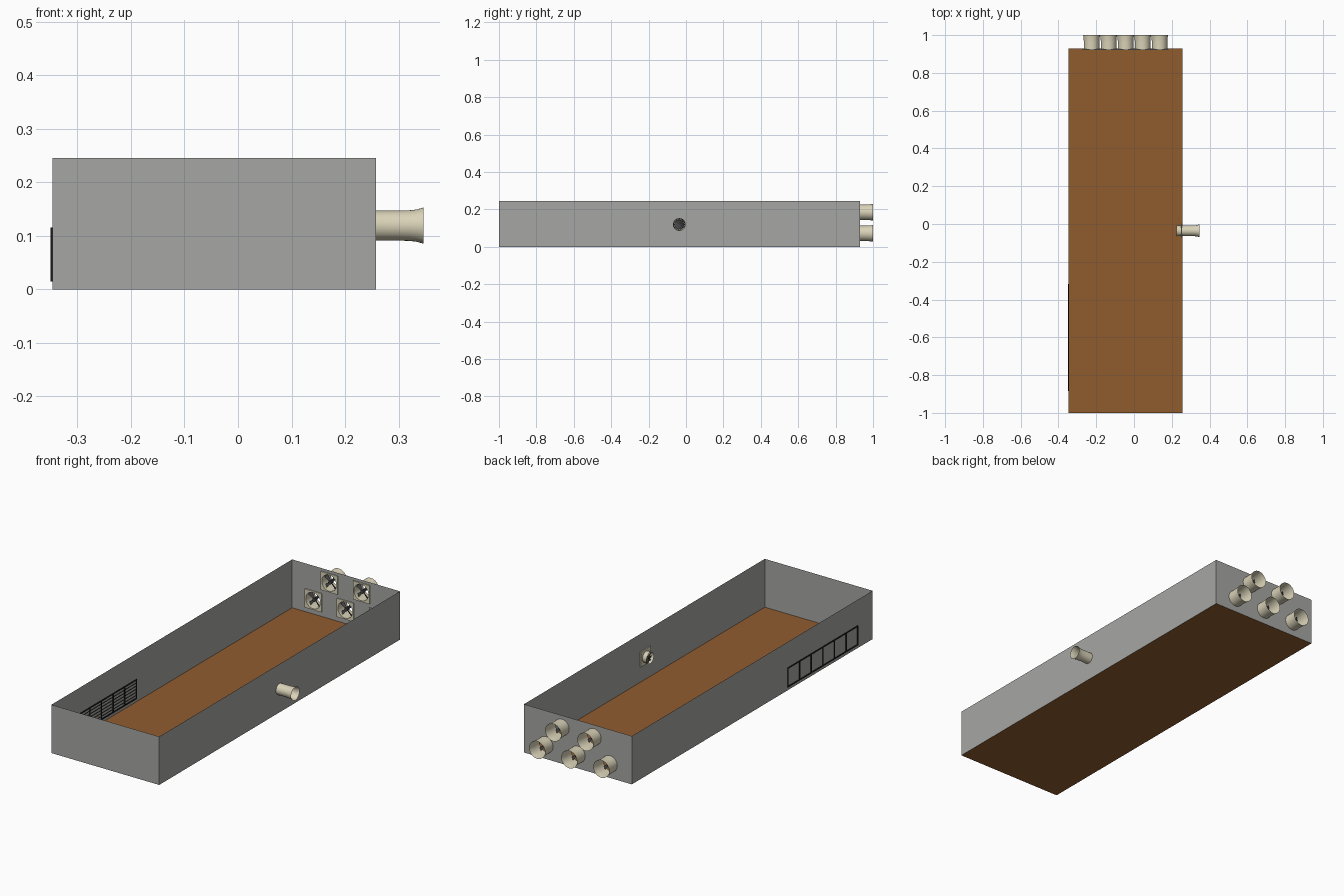
import bpy, bmesh, math
from mathutils import Matrix, Vector

if "Cube" in bpy.data.objects:
    bpy.data.objects.remove(bpy.data.objects["Cube"])

X0, X1, Y0, Y1, H = -0.347, 0.258, -1.0, 0.93, 0.245


def material(name, rgb):
    m = bpy.data.materials.new(name)
    m.diffuse_color = (*rgb, 1)
    m.use_nodes = True
    m.node_tree.nodes["Principled BSDF"].inputs["Base Color"].default_value = m.diffuse_color
    return m


GREY = material("wall grey", (0.38, 0.38, 0.37))
BROWN = material("floor brown", (0.28, 0.108, 0.028))
CREAM = material("fan cream", (0.70, 0.65, 0.48))
DARK = material("blade dark grey", (0.06, 0.06, 0.065))
BLACK = material("vent black", (0.01, 0.01, 0.01))


def finish(bm, name, mat, matrix=None, smooth=False):
    if matrix is not None:
        bm.transform(matrix)
    me = bpy.data.meshes.new(name)
    bm.to_mesh(me)
    bm.free()
    me.materials.append(mat)
    ob = bpy.data.objects.new(name, me)
    bpy.context.collection.objects.link(ob)
    if smooth:
        bpy.ops.object.select_all(action='DESELECT')
        ob.select_set(True)
        bpy.context.view_layer.objects.active = ob
        bpy.ops.object.shade_smooth_by_angle(angle=math.radians(40))
    return ob


def box(bm, lo, hi):
    lo, hi = Vector(lo), Vector(hi)
    m = Matrix.Translation((lo + hi) / 2) @ Matrix.Diagonal((*(hi - lo), 1))
    bmesh.ops.create_cube(bm, size=1, matrix=m)


def panel(bm, x0, x1, y0, y1, holes=(), z=0.0, n=32):
    """Flat rectangle in local xy with round holes (x, y, radius)."""
    loops = [[(x0, y0), (x1, y0), (x1, y1), (x0, y1)]]
    for cx, cy, r in holes:
        loops.append([(cx + r * math.cos(2 * math.pi * i / n),
                       cy + r * math.sin(2 * math.pi * i / n)) for i in range(n)])
    edges = []
    for pts in loops:
        vs = [bm.verts.new((px, py, z)) for px, py in pts]
        edges += [bm.edges.new((vs[i - 1], vs[i])) for i in range(len(vs))]
    bmesh.ops.triangle_fill(bm, edges=edges, use_beauty=True, normal=(0, 0, 1))


def revolve(bm, profile, n=32):
    rings = [[bm.verts.new((r * math.cos(2 * math.pi * i / n),
                            r * math.sin(2 * math.pi * i / n), z)) for i in range(n)]
             for r, z in profile]
    for a, b in zip(rings, rings[1:]):
        for i in range(n):
            bm.faces.new((a[i - 1], a[i], b[i], b[i - 1]))
    return rings


def fan(name, matrix, half, radius, profile, blade_z, blades, width):
    """Square holed plate, flared tube, hub and pitched blades; local z points outdoors."""
    bm = bmesh.new()
    panel(bm, -half, half, -half, half, [(0, 0, radius)], z=-0.003)
    bmesh.ops.solidify(bm, geom=bm.faces[:], thickness=0.005)
    bmesh.ops.recalc_face_normals(bm, faces=bm.faces)
    finish(bm, name + "_plate", CREAM, matrix)

    bm = bmesh.new()
    revolve(bm, profile)
    finish(bm, name + "_tube", CREAM, matrix, True)

    bm = bmesh.new()
    bmesh.ops.create_cone(bm, cap_ends=True, segments=16, radius1=radius * 0.22,
                          radius2=radius * 0.22, depth=0.016,
                          matrix=Matrix.Translation((0, 0, blade_z)))
    for k in range(blades):
        turn = Matrix.Rotation(2 * math.pi * (k + 0.5) / blades, 4, 'Z')
        pitch = Matrix.Rotation(math.radians(28), 4, 'X')
        vs = [bm.verts.new(turn @ (pitch @ Vector((x, y, 0))) + Vector((0, 0, blade_z)))
              for x, y in ((radius * 0.15, -width * 0.25), (radius * 0.92, -width / 2),
                           (radius * 0.92, width / 2), (radius * 0.15, width * 0.25))]
        bm.faces.new(vs)
    finish(bm, name + "_blades", DARK, matrix)


# Positions of the fans on the end wall (three low, two high) and on the side wall
MID = (X0 + X1) / 2
end_fans = [(MID + dx, 0.072) for dx in (-0.18, 0, 0.18)] + \
           [(MID + dx, 0.185) for dx in (-0.09, 0.09)]
SIDE_Y, SIDE_Z = -0.036, 0.119

# Floor
bm = bmesh.new()
panel(bm, X0, X1, Y0, Y1)
finish(bm, "floor", BROWN)

# Walls: thin sheets, with round openings behind each fan
TO_BACK = Matrix.Rotation(-math.pi / 2, 4, 'X')    # local (x, y, z) -> (x, z, -y)
TO_SIDE = Matrix.Rotation(math.pi / 2, 4, 'Y')     # local (x, y, z) -> (z, y, -x)
bm = bmesh.new()
panel(bm, X0, X1, -H, 0)
finish(bm, "front_wall", GREY, Matrix.Translation((0, Y0, 0)) @ TO_BACK)
bm = bmesh.new()
panel(bm, X0, X1, -H, 0, [(x, -z, 0.041) for x, z in end_fans])
finish(bm, "back_wall", GREY, Matrix.Translation((0, Y1, 0)) @ TO_BACK)
bm = bmesh.new()
panel(bm, -H, 0, Y0, Y1)
finish(bm, "left_wall", GREY, Matrix.Translation((X0, 0, 0)) @ TO_SIDE)
bm = bmesh.new()
panel(bm, -H, 0, Y0, Y1, [(-SIDE_Z, SIDE_Y, 0.028)])
finish(bm, "right_wall", GREY, Matrix.Translation((X1, 0, 0)) @ TO_SIDE)

# Exhaust fans on the end wall
for i, (x, z) in enumerate(end_fans):
    fan(f"end_fan_{i + 1}", Matrix.Translation((x, Y1, z)) @ TO_BACK, 0.047, 0.041,
        [(0.041, -0.004), (0.041, 0.03), (0.042, 0.05), (0.0445, 0.07)], 0.006, 4, 0.02)

# Smaller fan through the side wall, with a short inner tube
fan("side_fan", Matrix.Translation((X1, SIDE_Y, SIDE_Z)) @ TO_SIDE, 0.039, 0.028,
    [(0.029, -0.032), (0.028, -0.026), (0.028, 0.04), (0.0285, 0.062),
     (0.030, 0.075), (0.034, 0.089)], -0.018, 8, 0.022)

# Vent grille on the left wall: frame with six bays and thin horizontal louvres
VY0, VY1, VZ0, VZ1, T = -0.88, -0.32, 0.018, 0.112, 0.003
bm = bmesh.new()
for k in range(7):
    y = VY0 + (VY1 - VY0) * k / 6
    box(bm, (X0 - 0.003, y - T, VZ0), (X0 + 0.003, y + T, VZ1))
for z in (VZ0, VZ1):
    box(bm, (X0 - 0.003, VY0 - T, z - T), (X0 + 0.003, VY1 + T, z + T))
finish(bm, "vent_frame", BLACK)
bm = bmesh.new()
for k in range(1, 6):
    z = VZ0 + (VZ1 - VZ0) * k / 6
    box(bm, (X0 + 0.0005, VY0, z - 0.0012), (X0 + 0.0025, VY1, z + 0.0012))
finish(bm, "vent_louvres", BLACK)
